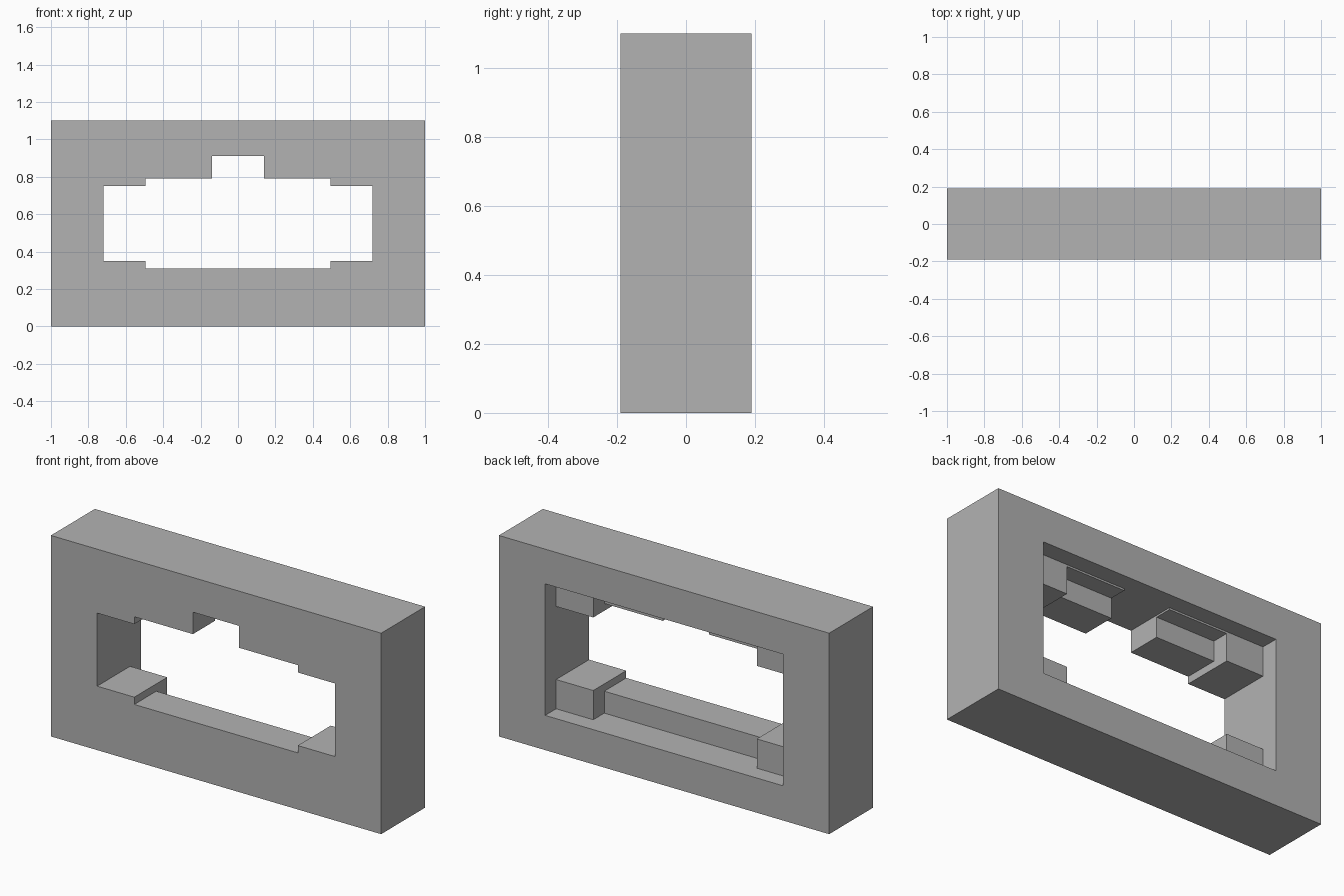
import bpy
import bmesh

cube = bpy.data.objects.get("Cube")
if cube:
    bpy.data.objects.remove(cube, do_unlink=True)

HALF_DEPTH, STEP, BEYOND = 0.19, 0.095, 0.3
FLOOR, CEILING, SIDE, INNER, NOTCH = 0.19, 0.91, 0.72, 0.495, 0.14

# Stone grey material
grey = bpy.data.materials.new("stone grey")
grey.use_nodes = True
colour = (0.448, 0.448, 0.448, 1)
grey.diffuse_color = colour
grey.node_tree.nodes["Principled BSDF"].inputs["Base Color"].default_value = colour


def prism(name, half_outline, y0, y1):
    """Mirror a right-hand (x, z) outline across x = 0 and extrude it along y."""
    outline = half_outline + [(-x, z) for x, z in reversed(half_outline)]
    bm = bmesh.new()
    face = bm.faces.new([bm.verts.new((x, y0, z)) for x, z in outline])
    sweep = bmesh.ops.extrude_face_region(bm, geom=[face])
    moved = [v for v in sweep["geom"] if isinstance(v, bmesh.types.BMVert)]
    bmesh.ops.translate(bm, verts=moved, vec=(0, y1 - y0, 0))
    bmesh.ops.recalc_face_normals(bm, faces=bm.faces)
    mesh = bpy.data.meshes.new(name)
    bm.to_mesh(mesh)
    bm.free()
    mesh.materials.append(grey)
    obj = bpy.data.objects.new(name, mesh)
    bpy.context.collection.objects.link(obj)
    return obj


# Solid wall block
frame = prism("wall_frame", [(1, 0), (1, 1.1)], -HALF_DEPTH, HALF_DEPTH)

# Stepped opening seen from the front
front_cut = prism("front_opening_cutter", [
    (INNER, 0.31), (INNER, 0.35), (SIDE, 0.35), (SIDE, 0.75),
    (INNER, 0.75), (INNER, 0.79), (NOTCH, 0.79), (NOTCH, CEILING),
], -BEYOND, BEYOND)

# Deeper opening behind the sills, leaving corner blocks and thin ceiling pads
middle_cut = prism("middle_opening_cutter", [
    (INNER, FLOOR), (INNER, 0.35), (SIDE, 0.35), (SIDE, 0.75),
    (INNER, 0.75), (INNER, 0.9), (NOTCH, 0.9), (NOTCH, CEILING),
], 0, BEYOND)

# Plain rectangular opening at the back
back_cut = prism("back_opening_cutter", [(SIDE, FLOOR), (SIDE, CEILING)], STEP, BEYOND)

cutters = [front_cut, middle_cut, back_cut]
for cutter in cutters:
    cutter.hide_render = True
    mod = frame.modifiers.new(cutter.name, "BOOLEAN")
    mod.operation = "DIFFERENCE"
    mod.solver = "EXACT"
    mod.object = cutter

# Bake the cuts and drop the cutters
bpy.context.view_layer.update()
graph = bpy.context.evaluated_depsgraph_get()
result = bpy.data.meshes.new_from_object(frame.evaluated_get(graph))
frame.modifiers.clear()
frame.data = result
for cutter in cutters:
    bpy.data.objects.remove(cutter, do_unlink=True)
